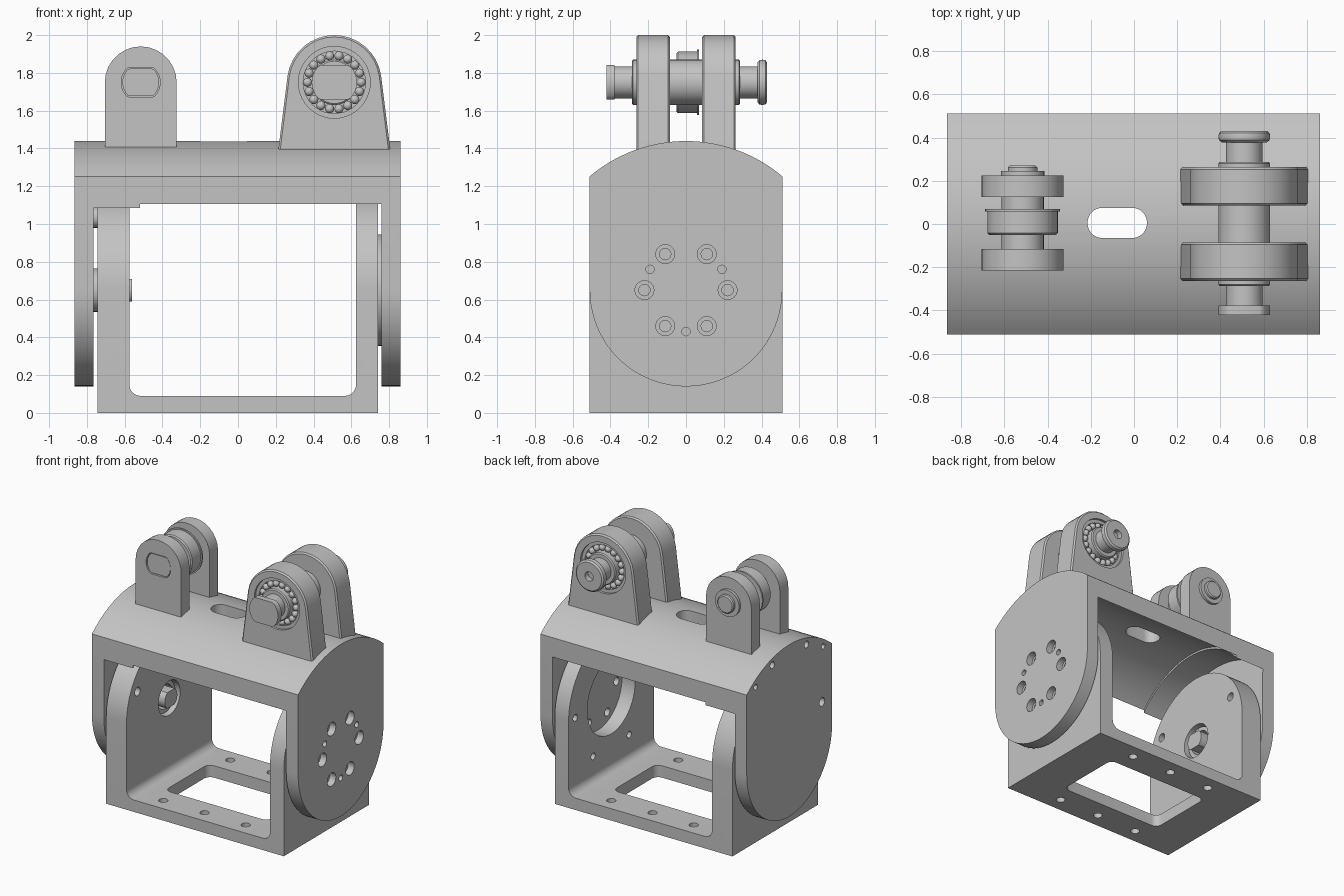
import bpy, bmesh
from math import sin, cos, pi, radians, sqrt
from mathutils import Vector

if "Cube" in bpy.data.objects:
    bpy.data.objects.remove(bpy.data.objects["Cube"])

grey = bpy.data.materials.new("machined grey")
grey.use_nodes = True
grey.diffuse_color = (0.55, 0.55, 0.55, 1)
grey.node_tree.nodes["Principled BSDF"].inputs["Base Color"].default_value = (0.55, 0.55, 0.55, 1)

PIVOT = 0.65    # height of the hinge axis
PIN_Z = 1.75    # height of both lug pins


def finish(name, bm):
    bmesh.ops.recalc_face_normals(bm, faces=bm.faces)
    mesh = bpy.data.meshes.new(name)
    bm.to_mesh(mesh)
    bm.free()
    mesh.materials.append(grey)
    ob = bpy.data.objects.new(name, mesh)
    bpy.context.collection.objects.link(ob)
    return ob


def prism(name, axis, outline, a, b):
    """Extrude a 2D outline along an axis from a to b."""
    place = {"X": lambda u, v, t: (t, u, v),
             "Y": lambda u, v, t: (u, t, v),
             "Z": lambda u, v, t: (u, v, t)}[axis]
    bm = bmesh.new()
    low = [bm.verts.new(place(u, v, a)) for u, v in outline]
    high = [bm.verts.new(place(u, v, b)) for u, v in outline]
    n = len(outline)
    bm.faces.new(low)
    bm.faces.new(high)
    for i in range(n):
        j = (i + 1) % n
        bm.faces.new((low[i], low[j], high[j], high[i]))
    return finish(name, bm)


def arc(cu, cv, r, start, end, n):
    return [(cu + r * cos(radians(start + (end - start) * i / n)),
             cv + r * sin(radians(start + (end - start) * i / n))) for i in range(n + 1)]


def circle(cu, cv, r, n=32):
    return arc(cu, cv, r, 0, 360, n)[:-1]


def flatted(cu, cv, r, half):
    """Circle with flats at top and bottom."""
    return [(u, max(cv - half, min(cv + half, v))) for u, v in circle(cu, cv, r, 40)
            if abs(v - cv) < half * 1.1]


def round_rect(u0, u1, v0, v1, r):
    return (arc(u1 - r, v1 - r, r, 0, 90, 8) + arc(u0 + r, v1 - r, r, 90, 180, 8)
            + arc(u0 + r, v0 + r, r, 180, 270, 8) + arc(u1 - r, v0 + r, r, 270, 360, 8))


def lathe(name, axis, centre, profile, closed=False, n=40):
    """Revolve (radius, position) points around an axis through centre."""
    bm = bmesh.new()
    rings = []
    for r, t in profile:
        ring = []
        for i in range(n):
            u, v = r * cos(2 * pi * i / n), r * sin(2 * pi * i / n)
            p = (t, u, v) if axis == "X" else (u, t, v)
            ring.append(bm.verts.new(Vector(centre) + Vector(p)))
        rings.append(ring)
    pairs = list(zip(rings, rings[1:]))
    if closed:
        pairs.append((rings[-1], rings[0]))
    else:
        bm.faces.new(rings[0])
        bm.faces.new(rings[-1])
    for p, q in pairs:
        for i in range(n):
            j = (i + 1) % n
            bm.faces.new((p[i], p[j], q[j], q[i]))
    return finish(name, bm)


def cut(ob, *cutters):
    for c in cutters:
        mod = ob.modifiers.new("cut", "BOOLEAN")
        mod.operation, mod.solver, mod.object = "DIFFERENCE", "EXACT", c
        bpy.context.view_layer.objects.active = ob
        bpy.ops.object.modifier_apply(modifier=mod.name)
        bpy.data.objects.remove(c)


def drill(ob, axis, points, r, a, b):
    for u, v in points:
        cut(ob, prism("cutter", axis, circle(u, v, r, 24), a, b))


def polar(r, angles):
    return [(r * cos(radians(a)), PIVOT + r * sin(radians(a))) for a in angles]


# Upper yoke: two rounded cheeks joined by a curved bridge
W = 0.51
edge = 49.7
yoke = prism("upper_yoke", "X",
             arc(0, PIVOT, W, 180, 360, 40) + arc(0, PIVOT, 0.789, edge, 180 - edge, 28),
             -0.865, 0.86)
for r, x0, x1 in ((0.67, -0.765, -0.4), (0.684, -0.52, 0.76)):
    cut(yoke, prism("cutter", "X", [(-0.6, 0), (0.6, 0), (0.6, 0.9)]
                    + arc(0, PIVOT, r, 30, 150, 40) + [(-0.6, 0.9)], x0, x1))
cut(yoke, prism("cutter", "Z", round_rect(-0.215, 0.06, -0.065, 0.075, 0.069), 1.1, 1.6))

# Bolt pattern on the left cheek, hole row on the right cheek
bolts = polar(0.22, range(0, 360, 60))
drill(yoke, "X", bolts, 0.05, 0.81, 0.9)
drill(yoke, "X", bolts, 0.03, 0.7, 0.9)
drill(yoke, "X", polar(0.22, (30, 150, 270)), 0.022, 0.8, 0.9)
drill(yoke, "X", polar(0.74, (57, 123)), 0.02, -0.9, -0.82)
drill(yoke, "X", polar(0.74, (74, 106)), 0.026, -0.9, -0.82)
drill(yoke, "X", polar(0.44, (152,)), 0.032, -0.9, -0.82)

# Lower bracket: U shape with arched side walls
bracket = prism("lower_bracket", "X", [(-W, 0), (W, 0)] + arc(0, PIVOT, W, 0, 180, 40),
                -0.745, 0.74)
cut(bracket,
    prism("cutter", "Y", [(0.625, 1.4), (-0.575, 1.4)] + arc(-0.515, 0.15, 0.06, 180, 270, 8)
          + arc(0.565, 0.15, 0.06, 270, 360, 8), -0.7, 0.7),
    prism("cutter", "Z", round_rect(-0.43, 0.43, -0.26, 0.26, 0.05), -0.1, 0.2),
    prism("cutter", "X", circle(0, PIVOT, 0.285, 48), 0.55, 0.8),
    prism("cutter", "X", circle(0, PIVOT, 0.13, 40), -0.68, -0.5))
drill(bracket, "Z", [(x, y) for x in (-0.345, 0, 0.345) for y in (-0.4, 0.4)], 0.032, -0.1, 0.2)
drill(bracket, "X", polar(0.43, range(0, 360, 60)), 0.025, 0.58, 0.68)
drill(bracket, "X", polar(0.425, (27, 153)), 0.032, -0.65, -0.5)

# Hinge hardware between bracket and cheeks
hub = lathe("hinge_spacer", "X", (0, 0, PIVOT), [(0.295, 0.735), (0.295, 0.765)], n=48)
drill(hub, "X", bolts, 0.03, 0.7, 0.8)
lathe("hinge_washer", "X", (0, 0, PIVOT), [(0.115, -0.77), (0.115, -0.74)])
prism("hinge_pin", "X", flatted(0, PIVOT, 0.075, 0.06), -0.7, -0.56)
lathe("hinge_ring", "X", (0, 0, PIVOT),
      [(0.09, -0.69), (0.09, -0.61), (0.12, -0.61), (0.12, -0.69)], closed=True)
lathe("stop_pad", "X", (0, 0, 1.035), [(0.055, -0.77), (0.055, -0.74)])

# Small lugs with roller
SX = -0.515
small = [(SX - 0.19, 1.34), (SX + 0.19, 1.34)] + arc(SX, PIN_Z, 0.19, 0, 180, 14)
front_small = prism("small_lug_front", "Y", small, -0.215, -0.115)
cut(front_small, prism("cutter", "Y", flatted(SX, PIN_Z, 0.103, 0.079), -0.3, -0.19))
prism("small_pin_head", "Y", flatted(SX, PIN_Z, 0.097, 0.073), -0.21, -0.15)
prism("small_lug_back", "Y", small, 0.125, 0.225)
lathe("small_pin", "Y", (SX, 0, PIN_Z),
      [(0.098, -0.12), (0.098, 0.22), (0.1, 0.22), (0.1, 0.245), (0.068, 0.245),
       (0.068, 0.262), (0.06, 0.27)])
lathe("roller", "Y", (SX, 0, PIN_Z),
      [(0.155, -0.05), (0.163, -0.042), (0.163, 0.058), (0.173, 0.058), (0.173, 0.07)])

# Big tapered lugs with ball bearings
BX = 0.51
big = [(BX - 0.303, 1.34), (BX + 0.303, 1.34)] + arc(BX, PIN_Z, 0.25, 8, 172, 16)
for name, s in (("front", -1), ("back", 1)):
    lug = prism("big_lug_" + name, "Y", big, s * 0.085, s * 0.263)
    bevel = lug.modifiers.new("edge", "BEVEL")
    bevel.width, bevel.segments, bevel.angle_limit = 0.01, 1, radians(60)
    bevel.limit_method = "ANGLE"
    bpy.context.view_layer.objects.active = lug
    bpy.ops.object.modifier_apply(modifier="edge")
    cut(lug, prism("cutter", "Y", circle(BX, PIN_Z, 0.19, 40), s * 0.18, s * 0.35))
    lathe("bearing_race_" + name, "Y", (BX, 0, PIN_Z),
          [(0.165, s * 0.18), (0.165, s * 0.245), (0.19, s * 0.245), (0.19, s * 0.18)], closed=True)
    bm = bmesh.new()
    for i in range(18):
        a = 2 * pi * i / 18
        made = bmesh.ops.create_uvsphere(bm, u_segments=12, v_segments=8, radius=0.024)
        bmesh.ops.translate(bm, verts=made["verts"],
                            vec=(BX + 0.142 * cos(a), s * 0.235, PIN_Z + 0.142 * sin(a)))
    finish("bearing_balls_" + name, bm)

# Big pin: shaft, collars, necks, flatted front head and rounded drilled back head
lathe("big_pin", "Y", (BX, 0, PIN_Z),
      [(0.085, -0.39), (0.085, -0.287), (0.112, -0.287), (0.12, -0.28), (0.12, 0.28),
       (0.112, 0.287), (0.085, 0.287), (0.085, 0.38)])
prism("big_pin_front_head", "Y", flatted(BX, PIN_Z, 0.12, 0.092), -0.422, -0.378)
head = lathe("big_pin_back_head", "Y", (BX, 0, PIN_Z),
             [(0.105, 0.378), (0.117, 0.388), (0.12, 0.405), (0.117, 0.42), (0.105, 0.43)])
drill(head, "Y", [(BX, PIN_Z)], 0.035, 0.39, 0.5)

# Smooth curved surfaces while keeping sharp edges
bpy.ops.object.select_all(action="DESELECT")
for ob in bpy.context.scene.objects:
    if ob.type == "MESH":
        ob.select_set(True)
        bpy.context.view_layer.objects.active = ob
bpy.ops.object.shade_smooth_by_angle(angle=radians(30))
